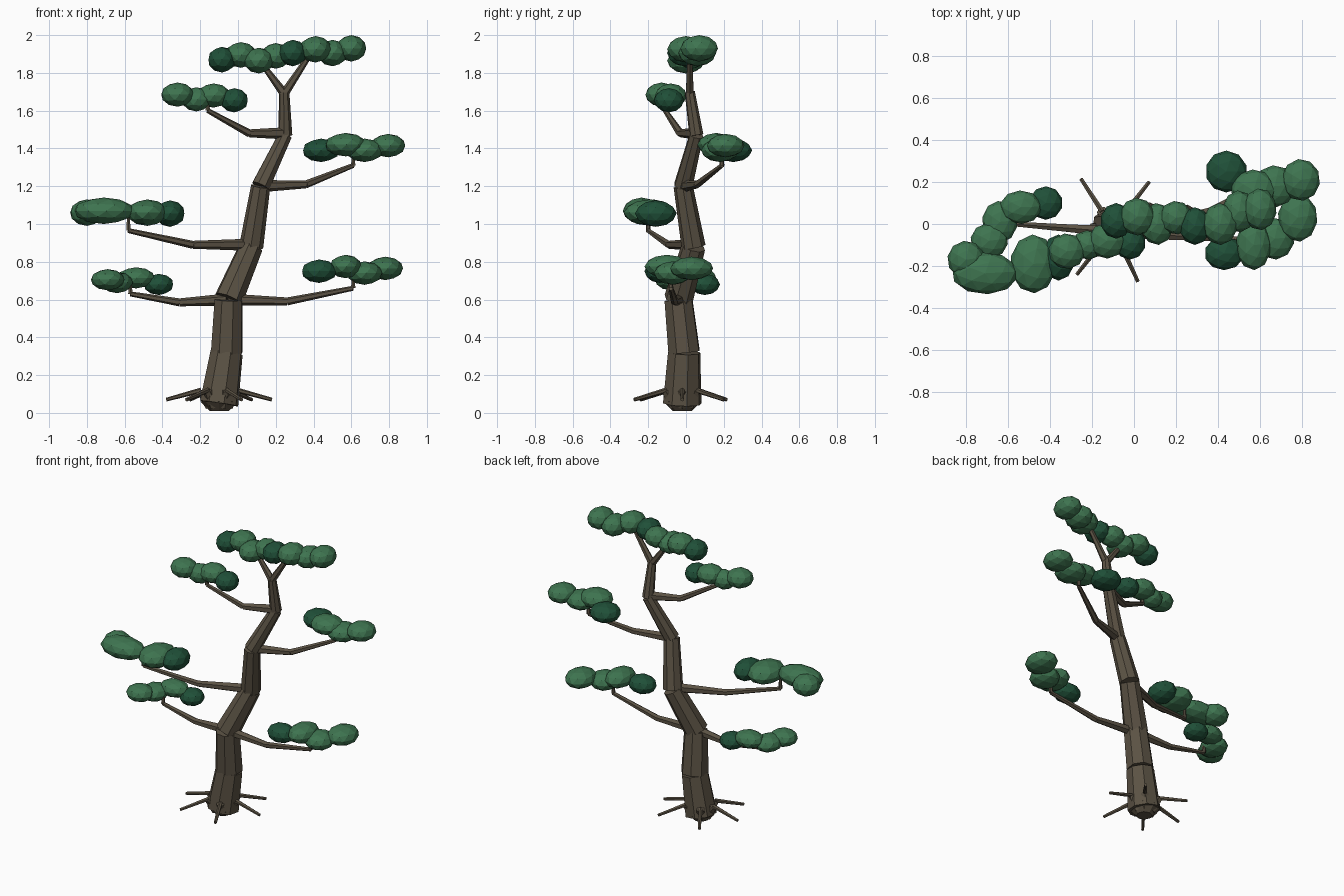
import bpy
import bmesh
import math
from mathutils import Vector, Matrix

cube = bpy.data.objects.get("Cube")
if cube:
    bpy.data.objects.remove(cube, do_unlink=True)


def make_material(name, red, green, blue):
    mat = bpy.data.materials.new(name)
    mat.use_nodes = True
    colour = (red, green, blue, 1)
    mat.diffuse_color = colour
    mat.node_tree.nodes["Principled BSDF"].inputs["Base Color"].default_value = colour
    return mat


bark = make_material("bark brown", .105, .085, .058)
leaf = make_material("leaf green", .048, .175, .08)
dark_leaf = make_material("dark leaf green", .014, .08, .04)


def finish(name, bm, materials):
    """Turn a bmesh into a flat shaded object."""
    mesh = bpy.data.meshes.new(name)
    bm.to_mesh(mesh)
    bm.free()
    for mat in materials:
        mesh.materials.append(mat)
    obj = bpy.data.objects.new(name, mesh)
    bpy.context.collection.objects.link(obj)
    return obj


def add_limb(bm, start, end, radius_start, radius_end, sides):
    """Add one tapered straight piece of wood between two points."""
    start, end = Vector(start), Vector(end)
    along = end - start
    turn = along.to_track_quat("Z", "Y").to_matrix().to_4x4()
    bmesh.ops.create_cone(
        bm, cap_ends=True, segments=sides,
        radius1=radius_start, radius2=radius_end, depth=along.length,
        matrix=Matrix.Translation((start + end) / 2) @ turn)


def make_wood(name, points, radii, sides):
    """Chain tapered pieces along a bent path."""
    bm = bmesh.new()
    for i in range(len(points) - 1):
        add_limb(bm, points[i], points[i + 1], radii[i], radii[i + 1], sides)
    return finish(name, bm, [bark])


def make_pad(name, thickness, blobs):
    """Row of flattened faceted blobs; the first one is the dark one."""
    bm = bmesh.new()
    for i, (x, y, z, width, depth) in enumerate(blobs):
        matrix = (Matrix.Translation((x, y, z))
                  @ Matrix.Diagonal((width, depth, thickness, 1))
                  @ Matrix.Rotation(i * 1.3, 4, "Z"))
        old_faces = set(bm.faces)
        bmesh.ops.create_icosphere(bm, subdivisions=2, radius=1, matrix=matrix)
        for face in bm.faces:
            if face not in old_faces:
                face.material_index = 1 if i == 0 else 0
    return finish(name, bm, [leaf, dark_leaf])


# Bent trunk, thinner towards the top
make_wood("trunk",
          [(-.1, -.02, .05), (-.06, -.01, .32), (-.05, -.04, .6), (.07, .04, .88),
           (.12, -.015, 1.2), (.25, .055, 1.47), (.245, .02, 1.7)],
          [.105, .088, .078, .064, .051, .038, .027], 8)

# Fork carrying the crown
fork = (.245, .02, 1.69)
make_wood("fork_right", [fork, (.14, .02, 1.83)], [.024, .015], 6)
make_wood("fork_left", [fork, (.37, .02, 1.88)], [.024, .015], 6)

# Side branches, each ending in a short upright twig
branches = {
    "lower_right_branch": [(-.06, -.04, .6), (-.31, -.02, .585), (-.57, 0, .63)],
    "lower_left_branch": [(-.05, -.04, .6), (.26, -.06, .59), (.61, -.08, .66)],
    "middle_right_branch": [(.06, .03, .89), (-.24, -.09, .89), (-.58, -.2, .965)],
    "middle_left_branch": [(.12, -.01, 1.2), (.36, .06, 1.21), (.61, .19, 1.31)],
    "upper_right_branch": [(.25, .05, 1.48), (.06, -.03, 1.48), (-.16, -.11, 1.6)],
}
for name, path in branches.items():
    tip = Vector(path[-1])
    twig = tip + Vector((0, 0, .07))
    make_wood(name, path + [twig], [.032, .021, .013, .009], 6)

# Base plug and roots spreading around the trunk
base = Vector((-.1, -.02, 0))
make_wood("trunk_base", [base + Vector((0, 0, .01)), base + Vector((0, 0, .06))],
          [.05, .1], 8)
bm = bmesh.new()
for degrees in (0, 52, 123, 180, 232, 295):
    angle = math.radians(degrees)
    out = Vector((math.cos(angle), math.sin(angle), 0))
    knee = base + out * .095 + Vector((0, 0, .12))
    add_limb(bm, base + out * .04 + Vector((0, 0, .04)), knee, .035, .026, 6)
    add_limb(bm, knee, base + out * .28 + Vector((0, 0, .07)), .014, .01, 6)
finish("roots", bm, [bark])

# Foliage pads
make_pad("lower_right_foliage", .056, [
    (-.42, .1, .68, .08, .08), (-.54, .08, .715, .1, .08),
    (-.64, .01, .69, .085, .1), (-.69, -.08, .705, .09, .085)])
make_pad("lower_left_foliage", .062, [
    (.43, -.14, .75, .095, .08), (.57, -.1, .775, .085, .12),
    (.67, -.07, .74, .095, .1), (.78, .03, .765, .095, .115)])
make_pad("middle_right_foliage", .07, [
    (-.36, -.16, 1.055, .08, .11), (-.48, -.19, 1.06, .11, .14),
    (-.71, -.235, 1.07, .16, .1), (-.8, -.17, 1.06, .09, .09)])
make_pad("middle_left_foliage", .062, [
    (.44, .25, 1.39, .1, .1), (.57, .16, 1.42, .11, .1),
    (.67, .18, 1.39, .1, .1), (.795, .21, 1.415, .092, .1)])
make_pad("upper_right_foliage", .064, [
    (-.02, -.09, 1.655, .075, .08), (-.13, -.08, 1.68, .09, .085),
    (-.22, -.1, 1.66, .08, .07), (-.32, -.13, 1.685, .088, .085)])
make_pad("crown_right_foliage", .068, [
    (-.085, .015, 1.87, .075, .085), (.015, .035, 1.895, .085, .09),
    (.11, 0, 1.865, .08, .1), (.2, .03, 1.89, .08, .08)])
make_pad("crown_left_foliage", .07, [
    (.29, -.01, 1.905, .075, .09), (.41, 0, 1.925, .085, .1),
    (.5, .06, 1.905, .08, .1), (.6, .07, 1.93, .08, .1)])
